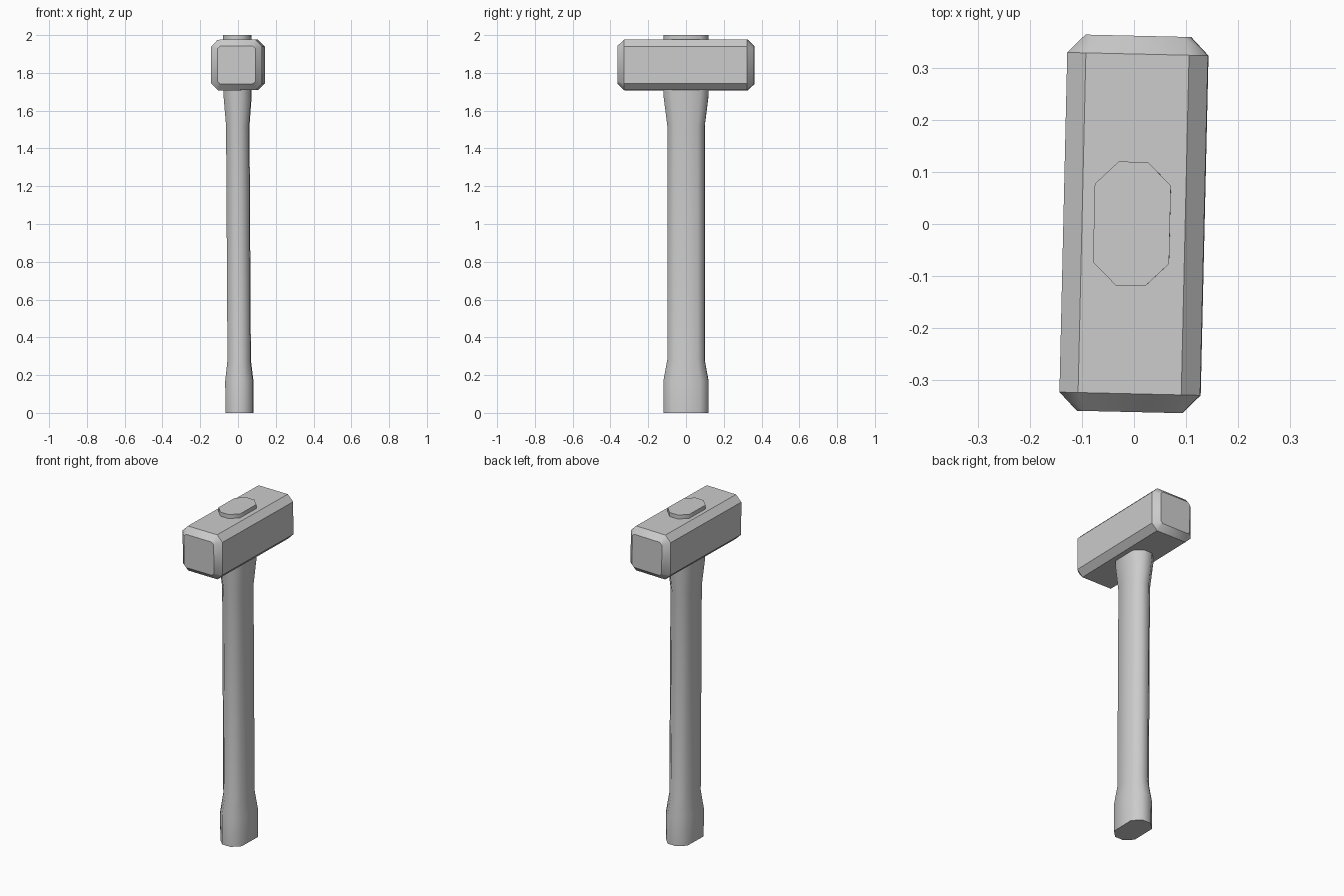
import bpy, bmesh, math

if "Cube" in bpy.data.objects:
    bpy.data.objects.remove(bpy.data.objects["Cube"])


def octagon(hx, hy, cx, cy):
    """Rectangle with cut corners, counter-clockwise."""
    return [(hx, -hy + cy), (hx, hy - cy), (hx - cx, hy), (-hx + cx, hy),
            (-hx, hy - cy), (-hx, -hy + cy), (-hx + cx, -hy), (hx - cx, -hy)]


def loft(name, sections, smooth_angle):
    """Skin a stack of equal-sized point rings and cap both ends."""
    bm = bmesh.new()
    rings = [[bm.verts.new(p) for p in s] for s in sections]
    for a, b in zip(rings, rings[1:]):
        for i in range(len(a)):
            j = (i + 1) % len(a)
            bm.faces.new((a[i], a[j], b[j], b[i]))
    bm.faces.new(rings[0][::-1])
    bm.faces.new(rings[-1])
    bmesh.ops.recalc_face_normals(bm, faces=bm.faces)
    mesh = bpy.data.meshes.new(name)
    bm.to_mesh(mesh)
    bm.free()
    obj = bpy.data.objects.new(name, mesh)
    bpy.context.collection.objects.link(obj)
    # the whole tool leans and turns very slightly
    obj.rotation_euler = (0, -0.006, -0.023)
    obj.location = (0.008, 0, 0)
    bpy.ops.object.select_all(action='DESELECT')
    obj.select_set(True)
    bpy.context.view_layer.objects.active = obj
    bpy.ops.object.shade_smooth_by_angle(angle=math.radians(smooth_angle))
    return obj


# Handle: oval shaft flared at the grip end and in the head, tip above the head
profile = [(0.0, 1.0), (0.17, 1.0), (0.28, 0.83), (1.52, 0.83), (1.68, 1.0), (2.0, 1.0)]
loft("handle",
     [[(x, y, z) for x, y in octagon(0.073 * s, 0.119 * s, 0.045 * s, 0.044 * s)]
      for z, s in profile], 60)

# Hammer head: chamfered block along y with bevelled striking faces
ends = [(-0.361, 0.101, 0.014), (-0.326, 0.135, 0.036),
        (0.326, 0.135, 0.036), (0.361, 0.101, 0.014)]
loft("hammer_head",
     [[(x + 0.003, y, z + 1.842) for x, z in octagon(h, h - 0.001, c, c)]
      for y, h, c in ends], 35)
